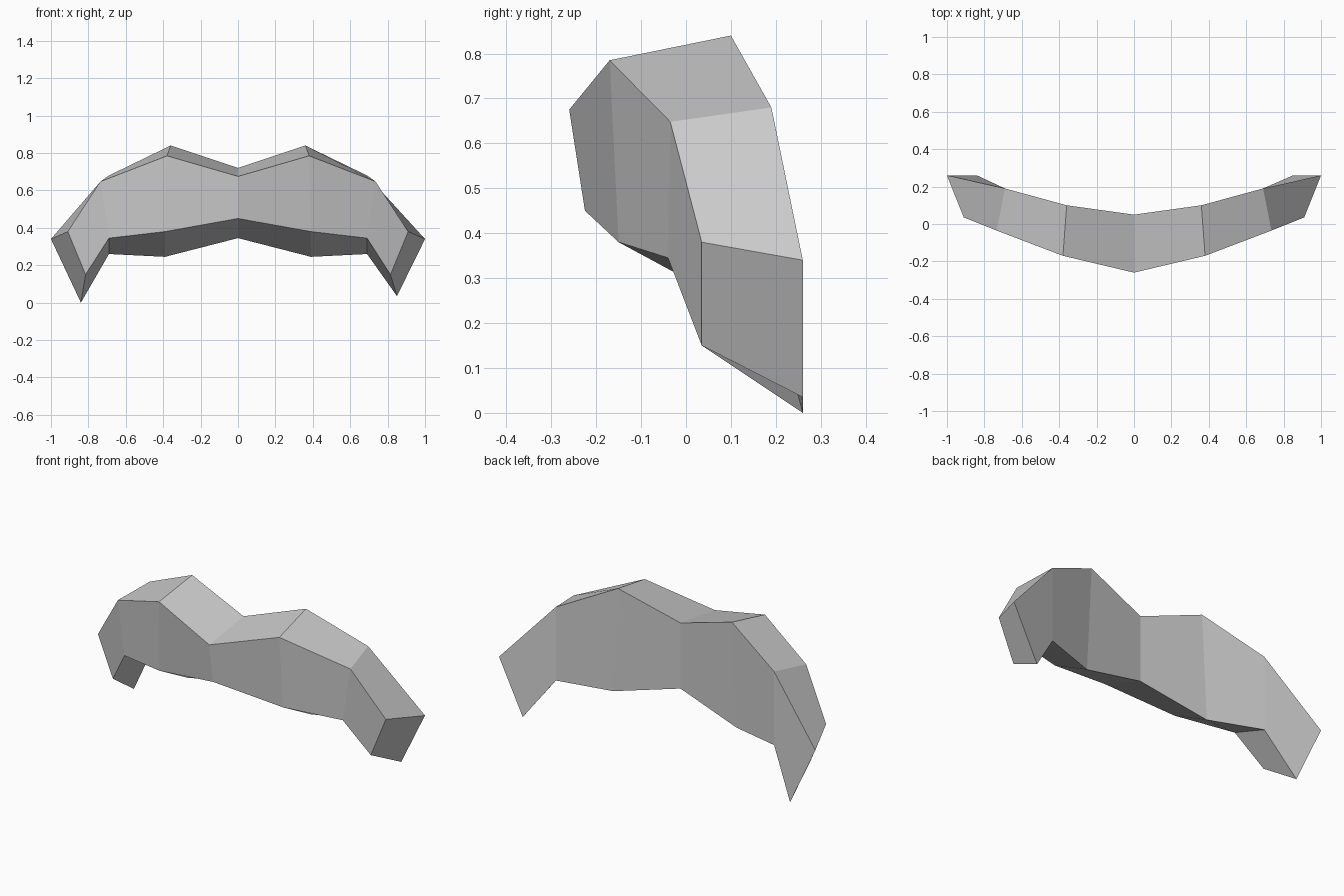
import bpy
import bmesh

cube = bpy.data.objects.get("Cube")
if cube:
    bpy.data.objects.remove(cube, do_unlink=True)

grey = bpy.data.materials.new("light_grey")
grey.use_nodes = True
colour = (0.6, 0.6, 0.6, 1)
grey.diffuse_color = colour
grey.node_tree.nodes["Principled BSDF"].inputs["Base Color"].default_value = colour

# Half of the moustache, middle to tip: front top, front bottom, back bottom, back top
half = [
    [(0, -0.26, 0.675), (0, -0.225, 0.45), (0, 0.05, 0.345), (0, 0.05, 0.72)],
    [(0.38, -0.17, 0.785), (0.39, -0.15, 0.38), (0.39, 0.10, 0.245), (0.36, 0.10, 0.84)],
    [(0.735, -0.035, 0.648), (0.69, -0.04, 0.345), (0.69, 0.19, 0.26), (0.69, 0.19, 0.68)],
    [(0.91, 0.035, 0.38), (0.815, 0.035, 0.15), (0.85, 0.26, 0.035), (1, 0.26, 0.34)],
]

# Mirror the sections to the right side; the right tip hangs slightly lower
right = [[(-x, y, z) for x, y, z in section] for section in half[:0:-1]]
right[0][2] = (-0.84, 0.26, 0)

# Skin the sections and cap both tips
bm = bmesh.new()
rings = [[bm.verts.new(p) for p in section] for section in right + half]
for a, b in zip(rings, rings[1:]):
    for i in range(4):
        j = (i + 1) % 4
        bm.faces.new((a[i], a[j], b[j], b[i]))
bm.faces.new(rings[0])
bm.faces.new(rings[-1])
bmesh.ops.recalc_face_normals(bm, faces=bm.faces)

mesh = bpy.data.meshes.new("moustache")
bm.to_mesh(mesh)
bm.free()
mesh.materials.append(grey)
moustache = bpy.data.objects.new("moustache", mesh)
bpy.context.collection.objects.link(moustache)
